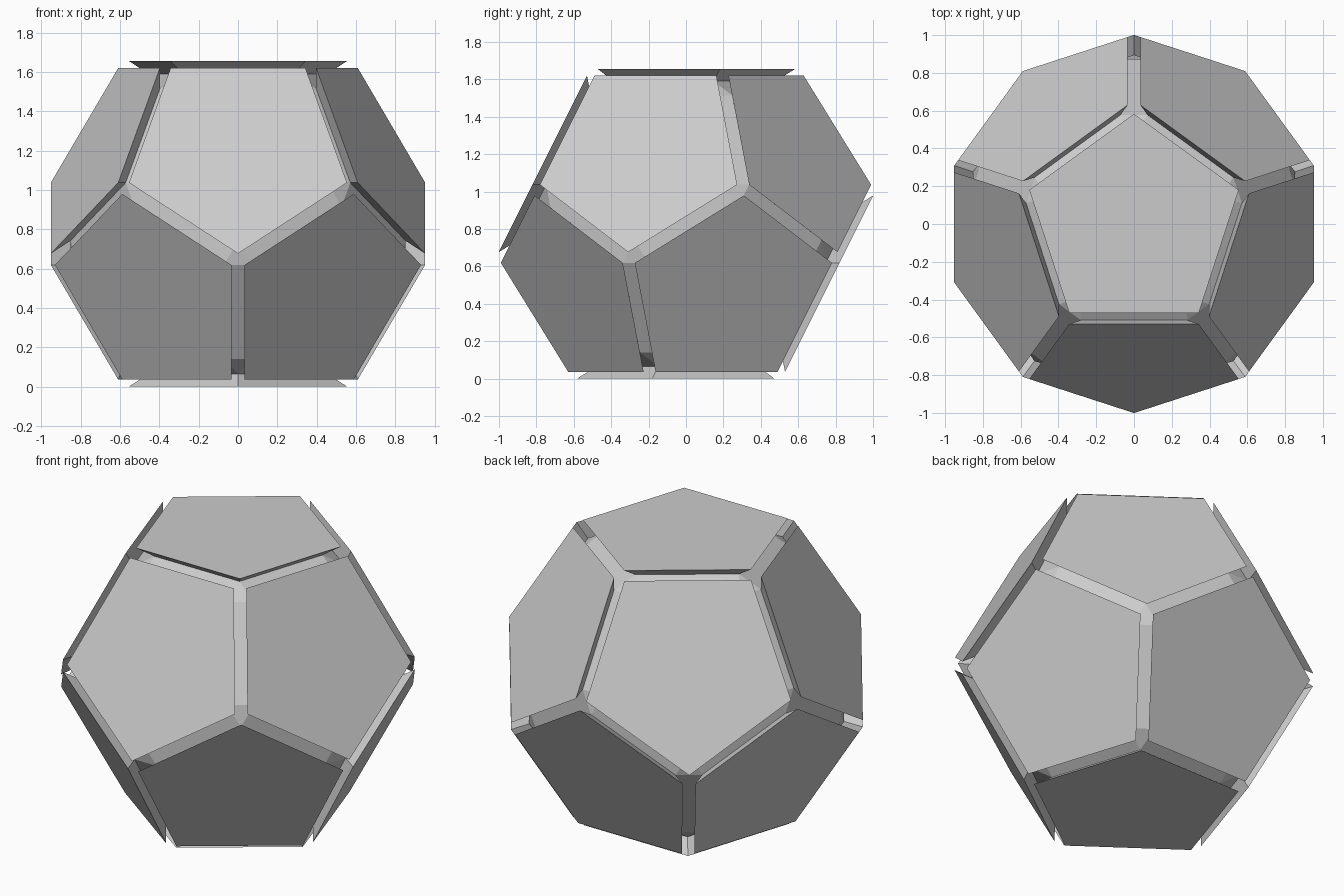
import bpy, bmesh
from math import atan, cos, sin, radians
from mathutils import Vector, Matrix

if "Cube" in bpy.data.objects:
    bpy.data.objects.remove(bpy.data.objects["Cube"])

R_OUT, A_OUT = 0.583, 0.8275    # plate outline radius, plate distance from centre
R_IN, A_IN = 0.478, 0.7625      # same for the plate roots on the core
CENTRE = Vector((0, 0, A_OUT))

# Face directions: (normal, direction of one pentagon corner)
faces = [(Vector((0, 0, 1)), Vector((0, 1, 0))),
         (Vector((0, 0, -1)), Vector((0, -1, 0)))]
tilt = atan(2)
for up, start in ((1, -90), (-1, 90)):
    for k in range(5):
        a = radians(start + 72 * k)
        side = Vector((cos(a), sin(a), 0))
        z = Vector((0, 0, up))
        n = side * sin(tilt) + z * cos(tilt)
        faces.append((n, side * cos(tilt) - z * sin(tilt)))

# Core: dodecahedron with bevelled edges and corners
bm = bmesh.new()
for n, u in faces:
    for k in range(5):
        bm.verts.new(n * A_IN + Matrix.Rotation(radians(72 * k), 3, n) @ u * R_IN)
bmesh.ops.convex_hull(bm, input=bm.verts[:])
bmesh.ops.dissolve_limit(bm, angle_limit=radians(2), verts=bm.verts[:], edges=bm.edges[:])
bm.normal_update()

# Plates: pentagons raised and flared outward, leaving undercut grooves
pentagons = [f for f in bm.faces if len(f.verts) == 5]
raised = bmesh.ops.extrude_discrete_faces(bm, faces=pentagons)["faces"]
for f in raised:
    if len(f.verts) != 5:
        continue
    c = f.calc_center_median()
    n = c.normalized()
    for v in f.verts:
        v.co = n * A_OUT + (v.co - c) * (R_OUT / R_IN)

bmesh.ops.recalc_face_normals(bm, faces=bm.faces[:])
bmesh.ops.translate(bm, verts=bm.verts[:], vec=CENTRE)

mesh = bpy.data.meshes.new("panelled_dodecahedron")
bm.to_mesh(mesh)
bm.free()
obj = bpy.data.objects.new("panelled_dodecahedron", mesh)
bpy.context.collection.objects.link(obj)
